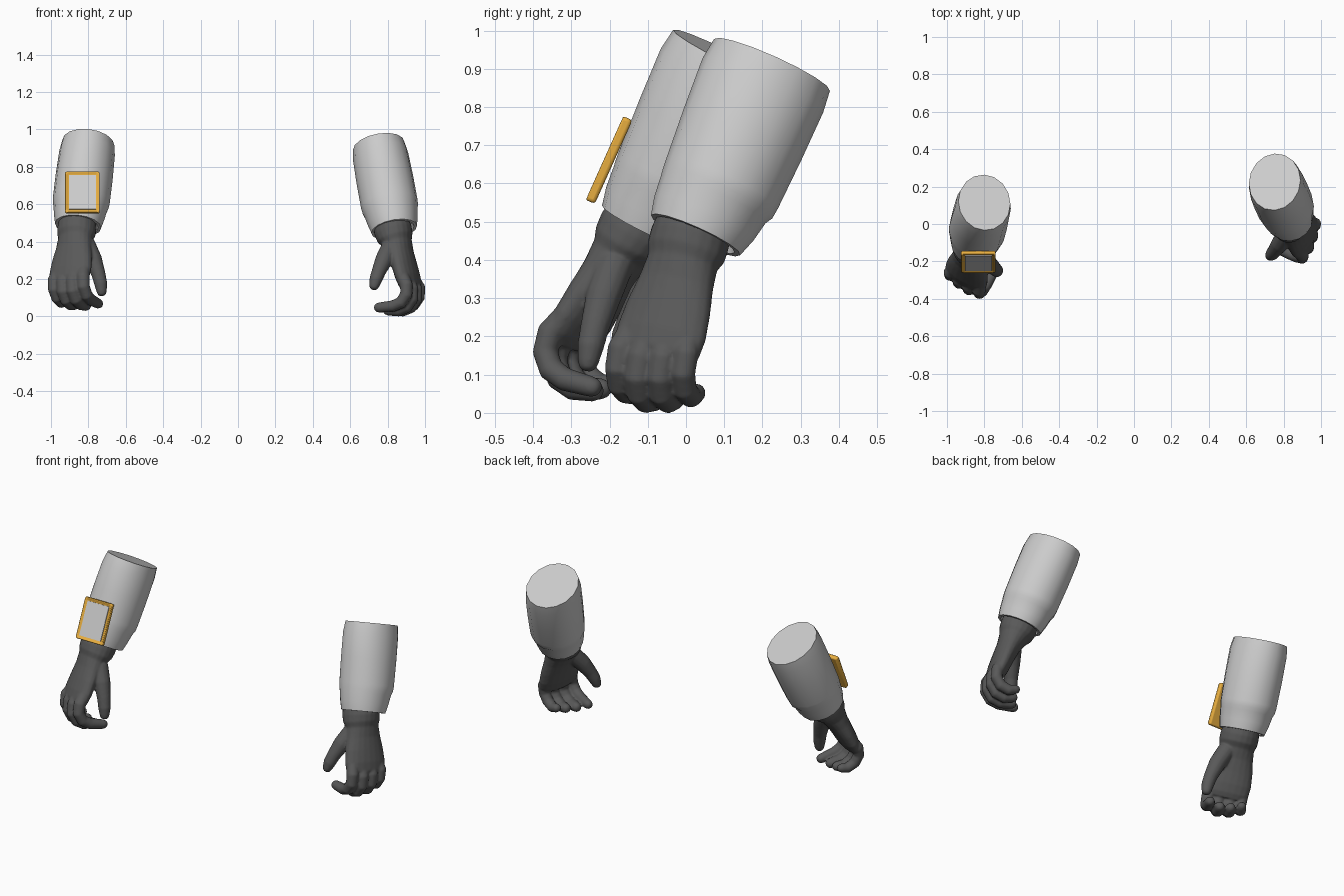
import bpy, bmesh, math
from mathutils import Vector, Matrix

if "Cube" in bpy.data.objects:
    bpy.data.objects.remove(bpy.data.objects["Cube"])

V = Vector


def material(name, rgb):
    m = bpy.data.materials.new(name)
    m.diffuse_color = (*rgb, 1)
    m.use_nodes = True
    m.node_tree.nodes["Principled BSDF"].inputs["Base Color"].default_value = m.diffuse_color
    return m


glove_mat = material("dark_glove", (0.1, 0.1, 0.1))
yellow = material("yellow", (0.8, 0.42, 0.05))


def finish(bm, name, mat=None, angle=40):
    bmesh.ops.recalc_face_normals(bm, faces=bm.faces)
    me = bpy.data.meshes.new(name)
    bm.to_mesh(me)
    bm.free()
    ob = bpy.data.objects.new(name, me)
    bpy.context.collection.objects.link(ob)
    if mat:
        me.materials.append(mat)
    bpy.ops.object.select_all(action='DESELECT')
    ob.select_set(True)
    bpy.context.view_layer.objects.active = ob
    bpy.ops.object.shade_smooth_by_angle(angle=math.radians(angle))
    return ob


def loft(bm, rings, sides):
    """Skin a list of (centre, u, v) ellipses and cap both ends."""
    loops = []
    for c, u, v in rings:
        loops.append([bm.verts.new(c + u * math.cos(k * math.tau / sides) + v * math.sin(k * math.tau / sides))
                      for k in range(sides)])
    for r0, r1 in zip(loops, loops[1:]):
        for k in range(sides):
            j = (k + 1) % sides
            bm.faces.new((r0[k], r0[j], r1[j], r1[k]))
    bm.faces.new(loops[0])
    bm.faces.new(loops[-1])


def tube(bm, pts, radii, side):
    """Round tapered finger with domed ends."""
    d0 = (pts[1] - pts[0]).normalized()
    d1 = (pts[-1] - pts[-2]).normalized()
    dome = [(0.6, 0.8), (0.92, 0.4)]
    stations = [(pts[0] - d0 * radii[0] * h, radii[0] * w, d0) for h, w in reversed(dome)]
    for i, p in enumerate(pts):
        t = (pts[min(i + 1, len(pts) - 1)] - pts[max(i - 1, 0)]).normalized()
        stations.append((p, radii[i], t))
    stations += [(pts[-1] + d1 * radii[-1] * h, radii[-1] * w, d1) for h, w in dome]
    rings = []
    for p, r, t in stations:
        u = (side - t * side.dot(t)).normalized()
        rings.append((p, u * r, t.cross(u) * r))
    loft(bm, rings, 14)


def sleeve(name, cuff, top):
    axis = top - cuff
    z = axis.normalized()
    u = (V((1, 0, 0)) - z * z.x).normalized()
    v = z.cross(u)
    # fraction along the arm, half width, half depth, shift to the back
    prof = [(0.05, .10, .10, 0), (0.0, .108, .112, 0), (0.0, .124, .128, 0), (0.1, .135, .142, .002),
            (0.21, .144, .150, .004), (0.25, .150, .157, .008), (0.31, .153, .160, .008),
            (0.6, .153, .168, .004), (0.88, .149, .173, 0), (1.0, .140, .166, 0)]
    bm = bmesh.new()
    loft(bm, [(cuff + axis * s + v * o, u * a, v * b) for s, a, b, o in prof], 16)
    finish(bm, name, angle=35)


def hand(name, origin, down, thumb_dir, flip, thumb_tip):
    d = down.normalized()
    t = (thumb_dir - d * thumb_dir.dot(d)).normalized()
    n = t.cross(d) if flip else d.cross(t)

    def P(a, b, c):
        return origin + t * a + n * b + d * c

    def part(build):
        bm = bmesh.new()
        build(bm)
        bmesh.ops.recalc_face_normals(bm, faces=bm.faces)
        me = bpy.data.meshes.new("tmp")
        bm.to_mesh(me)
        bm.free()
        whole.from_mesh(me)
        bpy.data.meshes.remove(me)

    whole = bmesh.new()
    # wrist and palm: down, back shift, half width, half thickness
    palm = [(-.11, 0, .095, .095), (-.04, 0, .106, .102), (0, 0, .106, .095), (.03, .003, .096, .078),
            (.09, .006, .104, .064), (.16, .008, .118, .058), (.23, .008, .126, .054),
            (.28, .008, .122, .046), (.31, .004, .10, .030)]
    part(lambda bm: loft(bm, [(P(0, b, c), t * w, n * h) for c, b, w, h in palm], 20))
    # four curled fingers, index to little finger
    for a, reach, drop, r in ((.094, -.165, .375, .034), (.032, -.14, .39, .036),
                              (-.03, -.125, .382, .035), (-.090, -.115, .36, .032)):
        pts = [P(a * .9, .012, .24), P(a, .022, drop - .08), P(a, .006, drop - .03),
               P(a, -.035, drop), P(a, -.085, drop + .002), P(a * .97, reach, drop - .02)]
        part(lambda bm: tube(bm, pts, [r, r * 1.03, r, r * .98, r * .92, r * .8], t))
    # thumb
    tip = V(thumb_tip)
    base = V((.055, -.025, .06))
    tp = [P(*base.lerp(tip, f)) + t * k for f, k in ((0, 0), (.33, .012), (.65, .012), (.85, .006), (1, -.004))]
    part(lambda bm: tube(bm, tp, [.05, .047, .038, .035, .028], n))

    me = finish(whole, name, glove_mat)
    # fuse the parts into one soft glove
    rm = me.modifiers.new("fuse", 'REMESH')
    rm.mode = 'VOXEL'
    rm.voxel_size = .006
    rm.use_smooth_shade = True
    sm = me.modifiers.new("soften", 'SMOOTH')
    sm.iterations = 4
    sm.factor = .5


sleeve("sleeve_left", V((-.855, -.105, .485)), V((-.80, .115, .928)))
sleeve("sleeve_right", V((.835, .025, .465)), V((.752, .225, .91)))
hand("glove_left", V((-.865, -.15, .44)), V((-.04, -.17, -.30)), V((.83, -.55, 0)), False, (.125, -.135, .30))
hand("glove_right", V((.84, 0, .42)), V((.08, -.08, -.28)), V((-.35, -.94, 0)), True, (.165, -.13, .25))

# forearm display: yellow tray with recessed grey screen
up = V((0, .41, .912)).normalized()
x = V((1, 0, 0))
out = x.cross(up)
pose = Matrix((x, up, out)).transposed().to_4x4()
pose.translation = V((-.832, -.203, .662))
bm = bmesh.new()
bmesh.ops.create_cube(bm, size=1, matrix=Matrix.Diagonal((.185, .24, .03, 1)))
bm.faces.ensure_lookup_table()
front = max(bm.faces, key=lambda f: f.calc_center_median().z)
bmesh.ops.inset_region(bm, faces=[front], thickness=.024)
bmesh.ops.translate(bm, verts=front.verts, vec=(0, 0, -.012))
tray = finish(bm, "display_frame", yellow)
tray.matrix_world = pose
bv = tray.modifiers.new("round", 'BEVEL')
bv.width = .009
bv.segments = 3

bm = bmesh.new()
bmesh.ops.create_cube(bm, size=1, matrix=Matrix.Translation((0, 0, .005)) @ Matrix.Diagonal((.145, .20, .008, 1)))
finish(bm, "display_screen").matrix_world = pose
